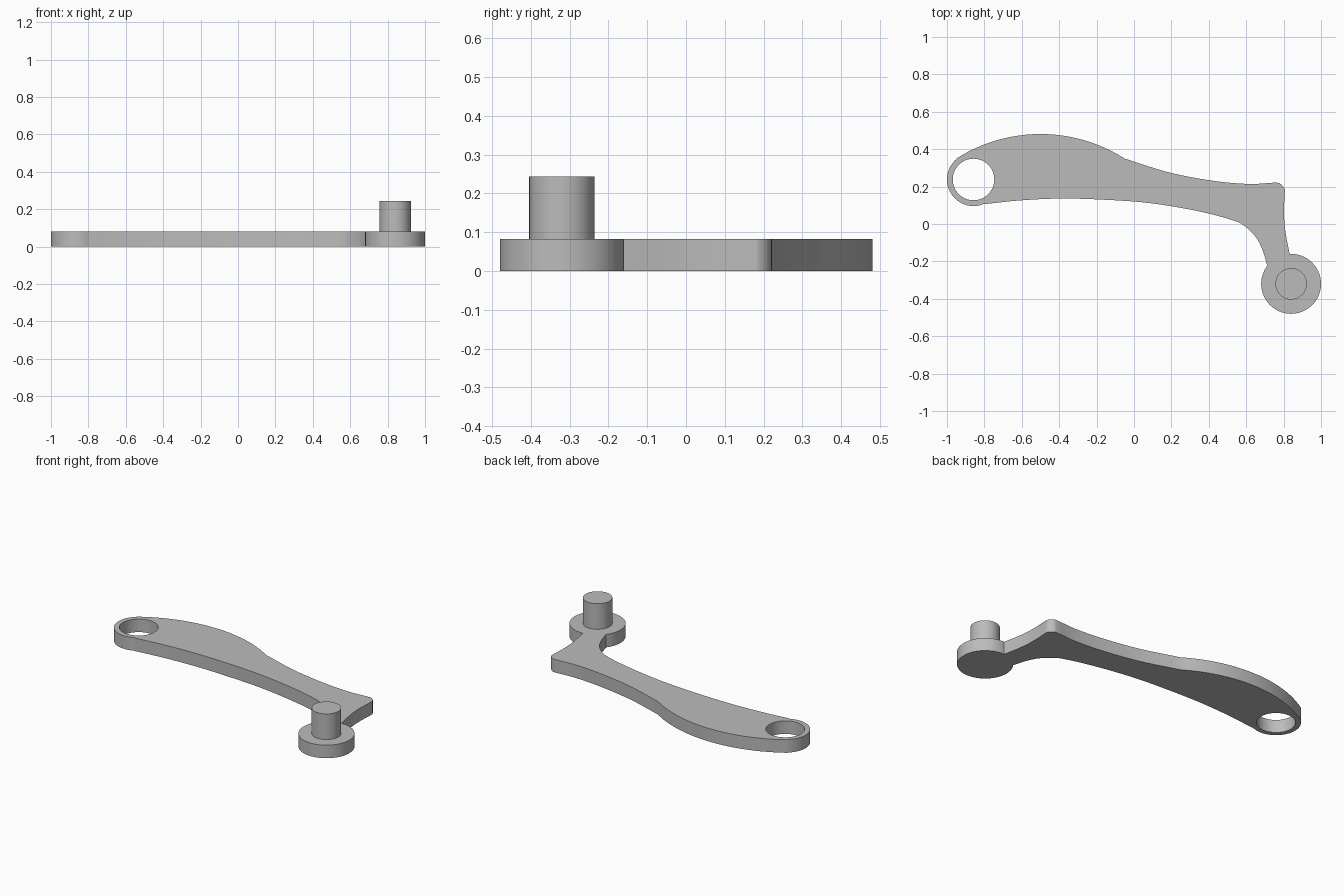
import bpy, bmesh
from math import radians, cos, sin
from mathutils import Vector

cube = bpy.data.objects.get("Cube")
if cube:
    bpy.data.objects.remove(cube, do_unlink=True)

THICK = 0.082
EYE = (-0.858, 0.238)
BOSS = (0.84, -0.32)

metal = bpy.data.materials.new("grey metal")
metal.use_nodes = True
GREY = (0.5, 0.5, 0.5, 1)
metal.diffuse_color = GREY
metal.node_tree.nodes["Principled BSDF"].inputs["Base Color"].default_value = GREY


def arc(center, r, a0, a1, steps):
    """Points on an arc, angles in degrees."""
    angles = [radians(a0 + (a1 - a0) * i / steps) for i in range(steps + 1)]
    return [Vector((center[0] + r * cos(a), center[1] + r * sin(a))) for a in angles]


def smooth_path(points, steps=5):
    """Catmull-Rom curve through the points."""
    p = [Vector(q) for q in points]
    p = [2 * p[0] - p[1]] + p + [2 * p[-1] - p[-2]]
    out = []
    for a, b, c, d in zip(p, p[1:], p[2:], p[3:]):
        for i in range(steps):
            t = i / steps
            out.append(0.5 * (2 * b + (c - a) * t + (2 * a - 5 * b + 4 * c - d) * t ** 2
                              + (3 * b - a - 3 * c + d) * t ** 3))
    return out + [p[-2]]


def plate(name, loops, z0, z1):
    """Extrude closed outlines (inner ones become holes) and shade smooth."""
    bm = bmesh.new()
    edges = []
    for loop in loops:
        clean = [q for i, q in enumerate(loop) if (q - loop[i - 1]).length > 1e-3]
        verts = [bm.verts.new((q.x, q.y, z0)) for q in clean]
        edges += [bm.edges.new((verts[i - 1], v)) for i, v in enumerate(verts)]
    if len(loops) == 1:
        bm.faces.new(verts)
    else:
        bmesh.ops.triangle_fill(bm, edges=edges, use_beauty=True, use_dissolve=False)
    geo = bmesh.ops.extrude_face_region(bm, geom=bm.faces[:], use_keep_orig=True)["geom"]
    top = [g for g in geo if isinstance(g, bmesh.types.BMVert)]
    bmesh.ops.translate(bm, verts=top, vec=(0, 0, z1 - z0))
    bmesh.ops.recalc_face_normals(bm, faces=bm.faces[:])
    mesh = bpy.data.meshes.new(name)
    bm.to_mesh(mesh)
    bm.free()
    mesh.materials.append(metal)
    obj = bpy.data.objects.new(name, mesh)
    bpy.context.collection.objects.link(obj)
    bpy.ops.object.select_all(action='DESELECT')
    obj.select_set(True)
    bpy.context.view_layer.objects.active = obj
    bpy.ops.object.shade_smooth_by_angle(angle=radians(30))
    return obj


# Lever outline, clockwise: bulge, waist and toe, boss, underside, eye
outline = arc((-0.5, -0.357), 0.838, 122.5, 57.5, 24)
outline += smooth_path([(-0.05, 0.35), (0.19, 0.275), (0.43, 0.23), (0.62, 0.214),
                        (0.75, 0.221), (0.785, 0.213), (0.804, 0.19), (0.806, 0.165),
                        (0.802, 0.07), (0.808, -0.03), (0.832, -0.16)])
outline += arc(BOSS, 0.16, 93, -219, 64)
outline += smooth_path([(0.71, -0.216), (0.69, -0.147), (0.655, -0.075), (0.6, -0.018),
                        (0.537, 0.017), (0.35, 0.067), (0.083, 0.112), (-0.184, 0.131),
                        (-0.4, 0.136), (-0.61, 0.126), (-0.8, 0.106)])
outline += arc(EYE, 0.142, -66, -231, 36)

plate("lever_arm", [outline, arc(EYE, 0.111, 0, 360, 64)], 0, THICK)

# Upright pin on the boss
plate("pivot_pin", [arc(BOSS, 0.084, 0, 360, 64)], THICK - 0.01, 0.243)
